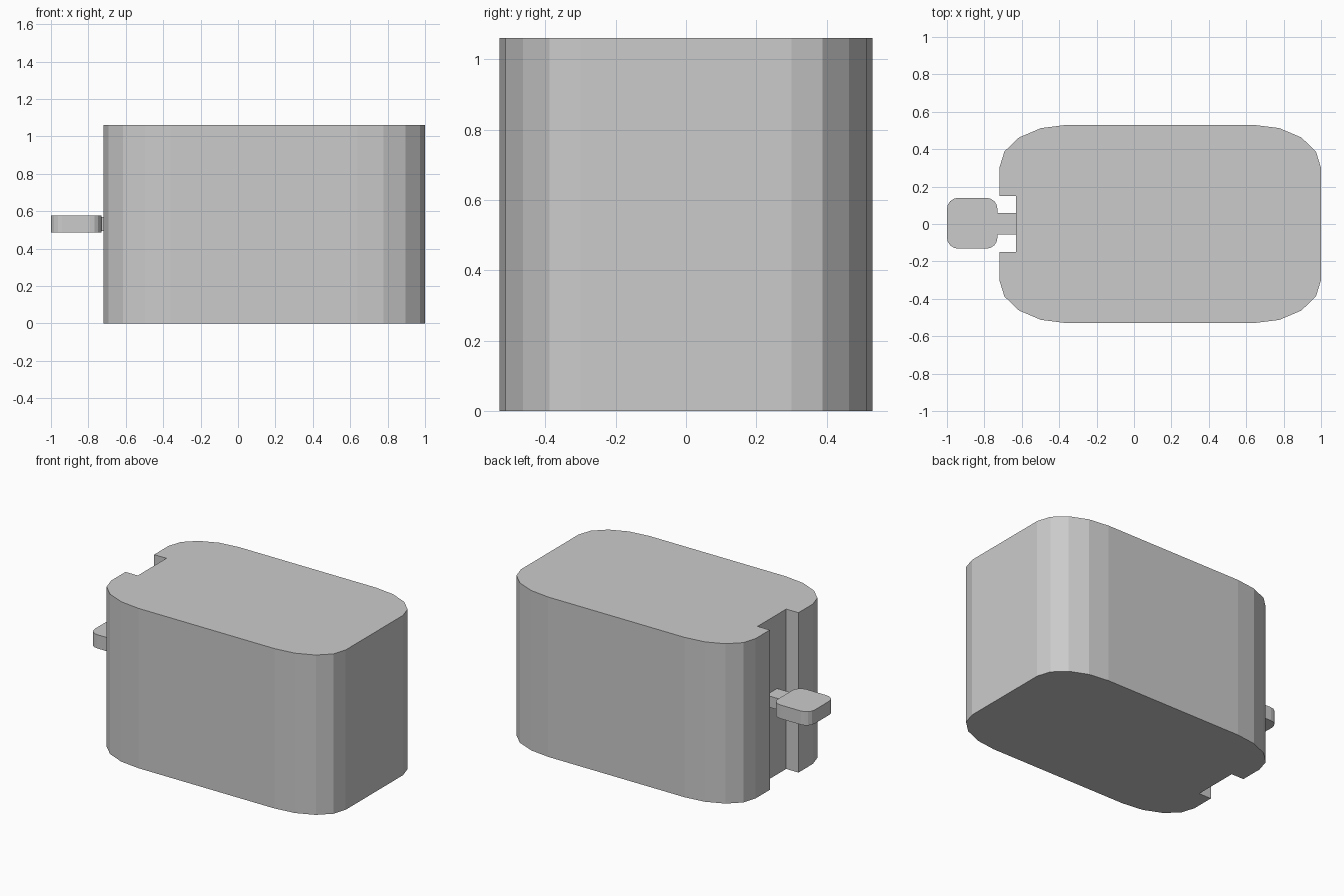
import bpy, bmesh
from math import cos, sin, pi

if "Cube" in bpy.data.objects:
    bpy.data.objects.remove(bpy.data.objects["Cube"])


def corner_arc(cx, cy, rx, ry, start, segments=4):
    """Points of a quarter ellipse, counter-clockwise from the start angle."""
    return [(cx + rx * cos(start + pi / 2 * i / segments),
             cy + ry * sin(start + pi / 2 * i / segments))
            for i in range(segments + 1)]


def rounded_rect(x0, x1, y0, y1, rx, ry):
    """Outline starting on the right of the bottom edge, ending on its left."""
    return (corner_arc(x1 - rx, y0 + ry, rx, ry, -pi / 2)
            + corner_arc(x1 - rx, y1 - ry, rx, ry, 0)
            + corner_arc(x0 + rx, y1 - ry, rx, ry, pi / 2)
            + corner_arc(x0 + rx, y0 + ry, rx, ry, pi))


def extrude(name, outline, z0, z1):
    """Solid prism from an outline."""
    bm = bmesh.new()
    base = bm.faces.new([bm.verts.new((x, y, z0)) for x, y in outline])
    top = bmesh.ops.extrude_face_region(bm, geom=[base], use_keep_orig=True)
    verts = [g for g in top["geom"] if isinstance(g, bmesh.types.BMVert)]
    bmesh.ops.translate(bm, verts=verts, vec=(0, 0, z1 - z0))
    bmesh.ops.recalc_face_normals(bm, faces=bm.faces)
    mesh = bpy.data.meshes.new(name)
    bm.to_mesh(mesh)
    bm.free()
    obj = bpy.data.objects.new(name, mesh)
    bpy.context.collection.objects.link(obj)
    return obj


# Body: faceted rounded block with a full-height lever slot in its left end
body = rounded_rect(-0.72, 1.0, -0.53, 0.53, 0.36, 0.23)
slot = [(-0.72, 0.15), (-0.63, 0.15), (-0.63, -0.15), (-0.72, -0.15)]
extrude("body", body[:15] + slot + body[15:], 0, 1.06)

# Lever: narrow stem running in the slot, with a rounded knob outside
extrude("lever_stem", [(-0.74, -0.055), (-0.63, -0.055), (-0.63, 0.06), (-0.74, 0.06)],
        0.495, 0.57)
extrude("lever_knob", rounded_rect(-1.0, -0.73, -0.132, 0.14, 0.06, 0.06), 0.487, 0.578)
